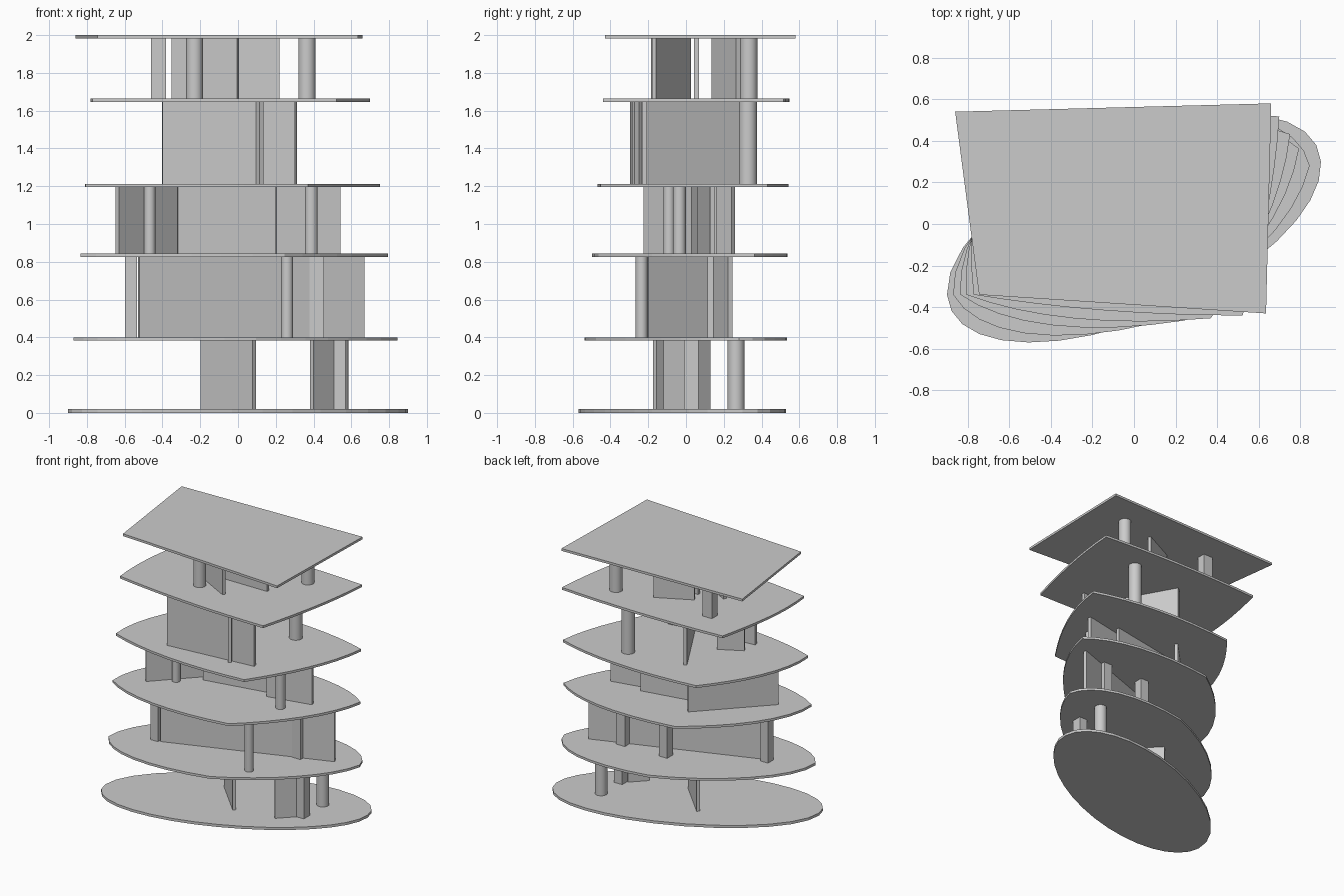
import bpy, bmesh, math
from mathutils import Vector

cube = bpy.data.objects.get("Cube")
if cube:
    bpy.data.objects.remove(cube)

grey = bpy.data.materials.new("light grey")
grey.use_nodes = True
grey.diffuse_color = (0.6, 0.6, 0.6, 1)
grey.node_tree.nodes["Principled BSDF"].inputs["Base Color"].default_value = (0.6, 0.6, 0.6, 1)

SLAB = 0.018
TOPS = [0.02, 0.40, 0.843, 1.213, 1.665, 2.0]


def prism(name, outline, low, high):
    """Extrude a plan outline from low to high."""
    bm = bmesh.new()
    face = bm.faces.new([bm.verts.new((p[0], p[1], low)) for p in outline])
    up = bmesh.ops.extrude_face_region(bm, geom=[face])["geom"]
    bmesh.ops.translate(bm, vec=(0, 0, high - low),
                        verts=[v for v in up if isinstance(v, bmesh.types.BMVert)])
    bmesh.ops.recalc_face_normals(bm, faces=bm.faces)
    mesh = bpy.data.meshes.new(name)
    bm.to_mesh(mesh)
    bm.free()
    mesh.materials.append(grey)
    obj = bpy.data.objects.new(name, mesh)
    bpy.context.collection.objects.link(obj)
    return obj


def span(storey):
    return TOPS[storey], TOPS[storey + 1] - SLAB


def wall(storey, a, b, thick=0.025):
    a, b = Vector(a), Vector(b)
    d = (b - a).normalized()
    n = Vector((-d.y, d.x)) * thick / 2
    prism(f"wall_storey_{storey + 1}", [a - n, b - n, b + n, a + n], *span(storey))


def pier(storey, x, y, w, depth):
    wall(storey, (x - w / 2, y), (x + w / 2, y), depth)


def column(storey, x, y, r):
    ring = [(x + r * math.cos(k * math.tau / 24), y + r * math.sin(k * math.tau / 24))
            for k in range(24)]
    obj = prism(f"column_storey_{storey + 1}", ring, *span(storey))
    bpy.ops.object.select_all(action="DESELECT")
    obj.select_set(True)
    bpy.context.view_layer.objects.active = obj
    bpy.ops.object.shade_smooth_by_angle(angle=math.radians(40))


# Floor slabs: tilted ellipse at the base blending into a quadrilateral roof
corners = [Vector(c) for c in ((0.66, 0.58), (-0.86, 0.54), (-0.745, -0.34), (0.635, -0.43))]
angles = [-20, 68, 171, 257, 340]
tilt = math.radians(23.6)
STEPS = 8


def slab_outline(t):
    pts = []
    for side in range(4):
        for k in range(STEPS):
            f = k / STEPS
            phi = math.radians(angles[side] + f * (angles[side + 1] - angles[side]))
            u, v = 0.964 * math.cos(phi), 0.427 * math.sin(phi)
            oval = Vector((u * math.cos(tilt) - v * math.sin(tilt),
                           u * math.sin(tilt) + v * math.cos(tilt) - 0.02))
            pts.append(oval.lerp(corners[side].lerp(corners[(side + 1) % 4], f), t))
    return pts


for i, top in enumerate(TOPS):
    low = 0 if i == 0 else top - SLAB
    prism(f"floor_slab_{i + 1}", slab_outline((top - 0.02) / 1.98), low, top)

# First storey
wall(0, (-0.19, 0.12), (0.085, -0.165))
wall(0, (0.39, -0.11), (0.5, 0))
pier(0, 0.535, 0.028, 0.07, 0.075)
column(0, 0.54, 0.265, 0.045)

# Second storey
wall(1, (-0.525, -0.19), (0.665, 0.235))
pier(1, -0.567, -0.18, 0.065, 0.07)
pier(1, 0.417, 0.16, 0.075, 0.09)
pier(1, 0.06, 0.16, 0.07, 0.07)
column(1, 0.26, -0.235, 0.032)

# Third storey
wall(2, (-0.64, -0.215), (-0.19, 0.25))
wall(2, (-0.32, 0.04), (0.28, 0.15))
wall(2, (0.2, 0.07), (0.54, 0.14))
column(2, -0.467, -0.09, 0.03)
column(2, 0.388, -0.035, 0.034)

# Fourth storey
wall(3, (-0.4, -0.285), (0.3, -0.22))
wall(3, (-0.19, 0.28), (0.125, -0.28))
wall(3, (-0.39, -0.16), (-0.22, -0.07))
column(3, 0.265, 0.328, 0.048)

# Fifth storey
wall(4, (-0.345, 0.015), (0, -0.17))
wall(4, (-0.15, 0.055), (0.22, 0.055))
wall(4, (-0.175, 0.145), (0.085, 0.275))
pier(4, -0.42, 0.305, 0.08, 0.07)
column(4, -0.23, -0.14, 0.045)
column(4, 0.365, 0.332, 0.046)
